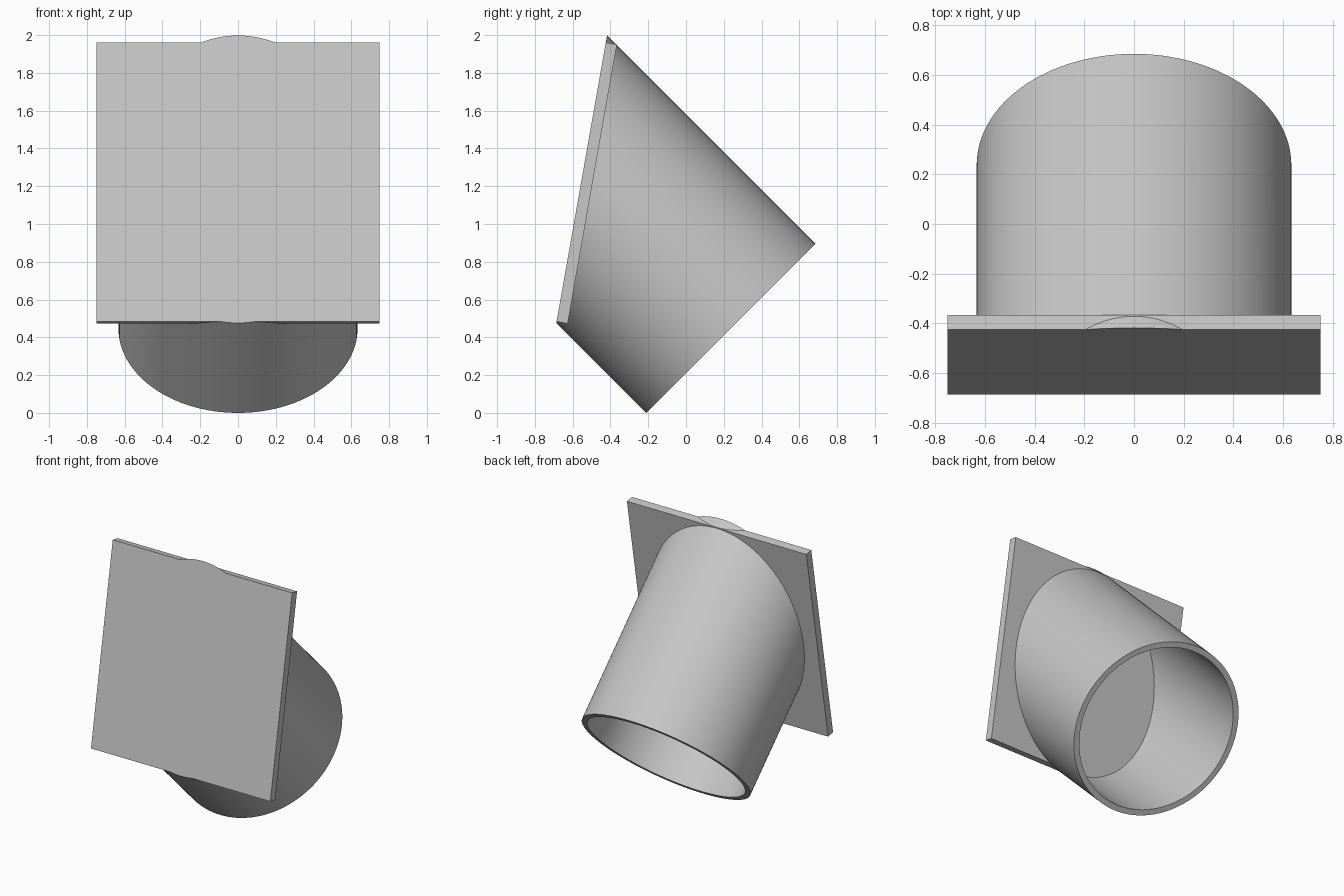
import bpy, bmesh, math
from mathutils import Matrix, Vector

if "Cube" in bpy.data.objects:
    bpy.data.objects.remove(bpy.data.objects["Cube"], do_unlink=True)

# One plain colour
grey = bpy.data.materials.new("light_grey")
grey.use_nodes = True
colour = (0.57, 0.57, 0.57, 1)
grey.diffuse_color = colour
grey.node_tree.nodes["Principled BSDF"].inputs["Base Color"].default_value = colour

# Plate leans back, tube slopes down and away behind it
SIDE, THICK, EXTRA = 1.5, 0.06, 0.2
OUTER, INNER = 0.633, 0.592
face_centre = Vector((0, -0.555, 1.222))
mouth_centre = Vector((0, 0.237, 0.4476))
lean = Matrix.Rotation(math.radians(-10), 4, "X")
slope = Matrix.Rotation(math.radians(45), 4, "X")
forward = lean @ Vector((0, -1, 0))
axis = slope @ Vector((0, 0, 1))


def add_object(name, bm):
    bmesh.ops.recalc_face_normals(bm, faces=bm.faces)
    mesh = bpy.data.meshes.new(name)
    bm.to_mesh(mesh)
    bm.free()
    mesh.materials.append(grey)
    obj = bpy.data.objects.new(name, mesh)
    bpy.context.collection.objects.link(obj)
    return obj


def trim(bm, point):
    """Cut away everything in front of a plane parallel to the plate, and cap it."""
    cut = bmesh.ops.bisect_plane(
        bm, geom=bm.verts[:] + bm.edges[:] + bm.faces[:], dist=1e-5,
        plane_co=point, plane_no=forward, clear_outer=True)
    edges = [e for e in cut["geom_cut"] if isinstance(e, bmesh.types.BMEdge)]
    bmesh.ops.contextual_create(bm, geom=edges)


def cylinder(radius, start, end):
    bm = bmesh.new()
    place = Matrix.Translation(mouth_centre + axis * (start + end) / 2) @ slope
    bmesh.ops.create_cone(bm, cap_ends=True, segments=128, radius1=radius,
                          radius2=radius, depth=end - start, matrix=place)
    return bm


def combine(target, other, operation):
    mod = target.modifiers.new(operation.lower(), "BOOLEAN")
    mod.object, mod.operation, mod.solver = other, operation, "EXACT"
    bpy.context.view_layer.objects.active = target
    bpy.ops.object.modifier_apply(modifier=mod.name)
    bpy.data.objects.remove(other, do_unlink=True)


# Square plate, overlong at the front until it is trimmed
bm = bmesh.new()
centre = face_centre + forward * (EXTRA - THICK) / 2
bmesh.ops.create_cube(bm, size=1, matrix=Matrix.Translation(centre) @ lean
                      @ Matrix.Diagonal((SIDE, THICK + EXTRA, SIDE, 1)))
body = add_object("plate_with_tube", bm)

# Tube joined to the plate, then hollowed up to the back of the plate
combine(body, add_object("tube", cylinder(OUTER, 0, 3)), "UNION")
bore = cylinder(INNER, -0.2, 3)
trim(bore, face_centre - forward * THICK)
combine(body, add_object("bore", bore), "DIFFERENCE")

# Flat front face across plate and tube
bm = bmesh.new()
bm.from_mesh(body.data)
trim(bm, face_centre)
bmesh.ops.recalc_face_normals(bm, faces=bm.faces)
bm.to_mesh(body.data)
bm.free()

bpy.ops.object.select_all(action="DESELECT")
body.select_set(True)
bpy.context.view_layer.objects.active = body
bpy.ops.object.shade_smooth_by_angle(angle=math.radians(25))
